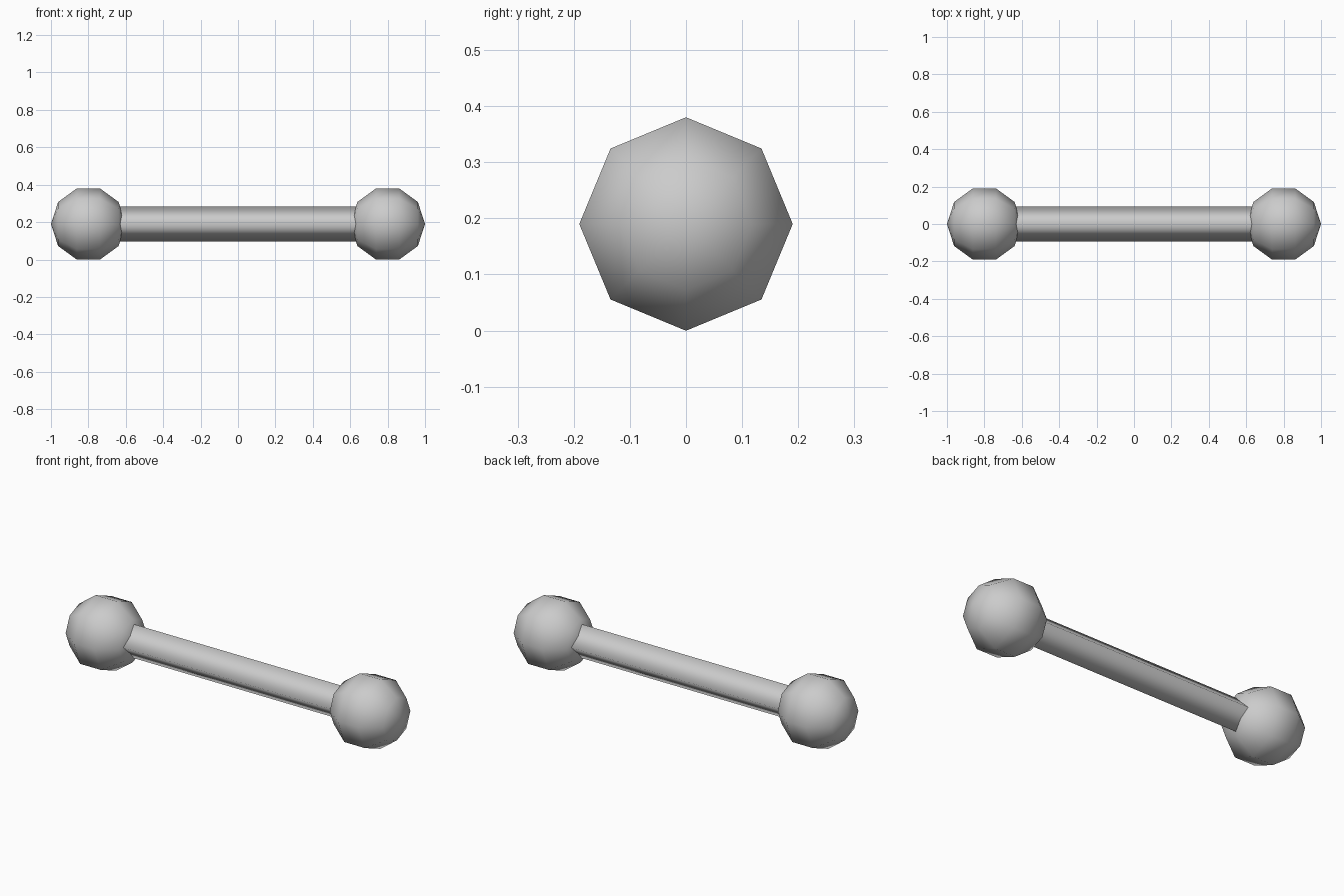
import bpy
import math

if "Cube" in bpy.data.objects:
    bpy.data.objects.remove(bpy.data.objects["Cube"], do_unlink=True)

BALL_RADIUS = 0.2
BALL_X = 0.8
CENTRE_Z = 0.19
BAR_RADIUS = 0.093

grey = bpy.data.materials.new("light_grey")
grey.use_nodes = True
colour = (0.6, 0.6, 0.6, 1)
grey.diffuse_color = colour
grey.node_tree.nodes["Principled BSDF"].inputs["Base Color"].default_value = colour


def finish(name):
    """Name the active part, lay its axis along x, smooth and colour it."""
    part = bpy.context.object
    part.name = name
    bpy.ops.object.transform_apply(location=False, rotation=True, scale=False)
    bpy.ops.object.shade_smooth()
    part.data.materials.append(grey)


# Faceted end balls, poles along the bar
for name, side in (("left_ball", 1), ("right_ball", -1)):
    bpy.ops.mesh.primitive_uv_sphere_add(
        segments=8, ring_count=5, radius=BALL_RADIUS,
        location=(side * BALL_X, 0, CENTRE_Z), rotation=(0, math.pi / 2, 0))
    finish(name)

# Four-sided bar standing on its edge, open ends buried in the balls
bpy.ops.mesh.primitive_cylinder_add(
    vertices=4, radius=BAR_RADIUS, depth=2 * BALL_X, end_fill_type='NOTHING',
    location=(0, 0, CENTRE_Z), rotation=(0, math.pi / 2, 0))
finish("bar")
